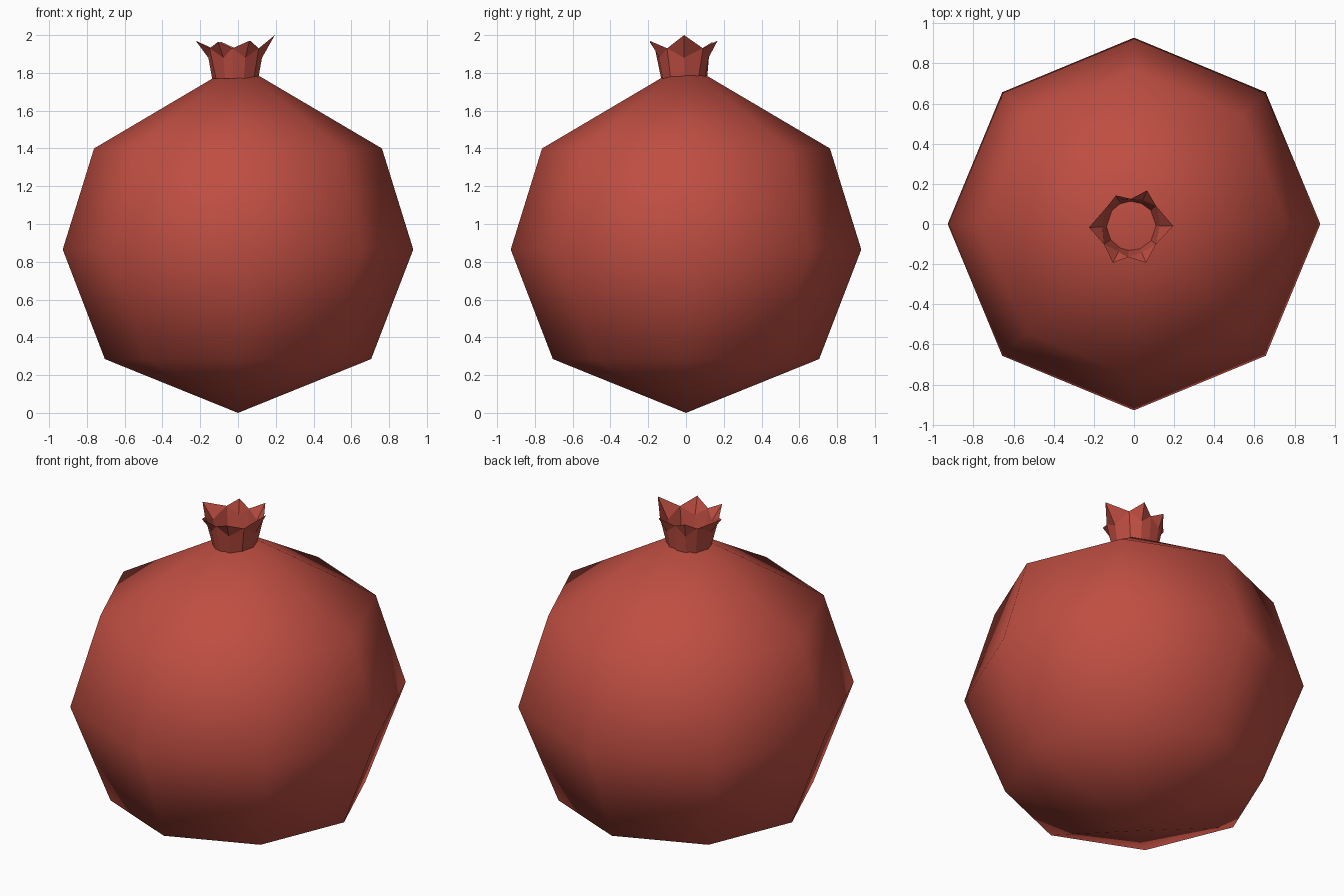
import bpy, bmesh, math

if "Cube" in bpy.data.objects:
    bpy.data.objects.remove(bpy.data.objects["Cube"])

red = bpy.data.materials.new("pomegranate red")
red.diffuse_color = (0.52, 0.076, 0.054, 1)
red.use_nodes = True
red.node_tree.nodes["Principled BSDF"].inputs["Base Color"].default_value = red.diffuse_color


def make(name, bm, smooth):
    mesh = bpy.data.meshes.new(name)
    for f in bm.faces:
        f.smooth = smooth
    bm.to_mesh(mesh)
    bm.free()
    mesh.materials.append(red)
    obj = bpy.data.objects.new(name, mesh)
    bpy.context.collection.objects.link(obj)
    return obj


# fruit body: eight-sided lathe with a pole at each end
bm = bmesh.new()
SIDES = 8
rings = []
for r, z in [(0.705, 0.285), (0.928, 0.865), (0.762, 1.40)]:
    rings.append([bm.verts.new((r * math.cos(i * math.tau / SIDES),
                                r * math.sin(i * math.tau / SIDES), z))
                  for i in range(SIDES)])
bottom, top = bm.verts.new((0, 0, 0)), bm.verts.new((0, 0, 1.85))
for i in range(SIDES):
    j = (i + 1) % SIDES
    bm.faces.new((bottom, rings[0][j], rings[0][i]))
    for a, b in zip(rings, rings[1:]):
        bm.faces.new((a[i], a[j], b[j], b[i]))
    bm.faces.new((rings[-1][i], rings[-1][j], top))
make("fruit_body", bm, True)

# crown: flared open cup, tips alternating with valleys
tips = [(0.195, -0.01, 2.0), (0.065, 0.167, 1.97), (-0.09, 0.142, 1.965),
        (-0.224, -0.017, 1.97), (-0.105, -0.193, 1.965), (0.06, -0.193, 1.97)]
valleys = [(0.11, 0.09), (-0.015, 0.125), (-0.135, 0.085),
           (-0.15, -0.10), (-0.03, -0.165), (0.11, -0.10)]
CX, CY = -0.015, -0.01


def on_ring(p, r, z):
    a = math.atan2(p[1] - CY, p[0] - CX)
    return (CX + r * math.cos(a), CY + r * math.sin(a), z)


bm = bmesh.new()
cols = []
for tip, val in zip(tips, valleys):
    cols.append([bm.verts.new(p) for p in
                 (on_ring(tip, 0.122, 1.77), on_ring(tip, 0.142, 1.88), tip)])
    cols.append([bm.verts.new(p) for p in
                 (on_ring(val, 0.122, 1.77), (val[0], val[1], 1.93))])
for i in range(0, len(cols), 2):
    t = cols[i]
    prev, nxt = cols[i - 1], cols[(i + 1) % len(cols)]
    bm.faces.new((t[0], nxt[0], nxt[1], t[1]))
    bm.faces.new((prev[0], t[0], t[1], prev[1]))
    bm.faces.new((t[1], nxt[1], t[2]))
    bm.faces.new((prev[1], t[1], t[2]))
make("crown", bm, False)
